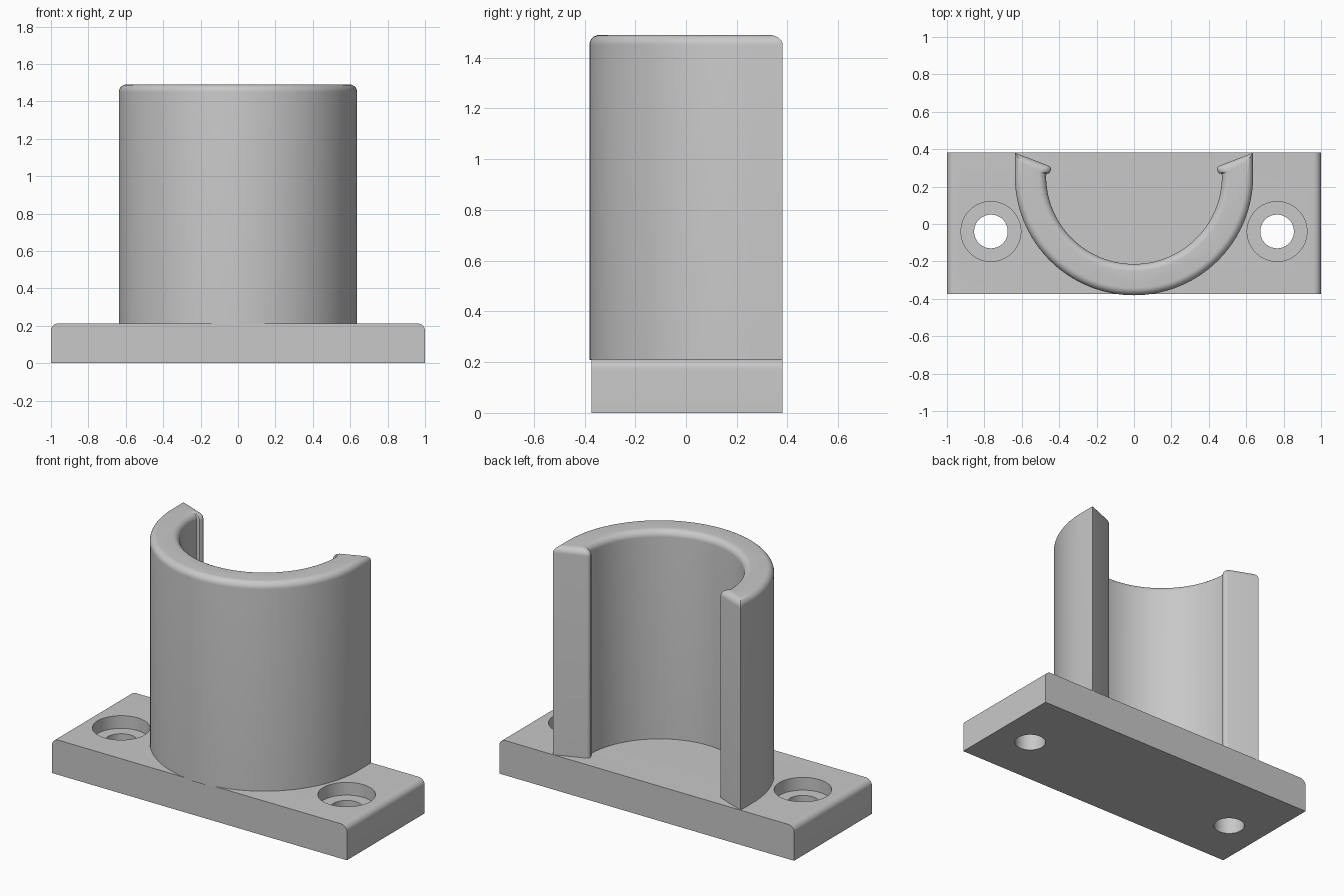
import bpy
import bmesh
from math import sin, cos, pi, radians
from mathutils import Vector

cube = bpy.data.objects.get("Cube")
if cube:
    bpy.data.objects.remove(cube, do_unlink=True)

# Main dimensions
HALF_Y = 0.381
BASE_TOP = 0.213
TOP = 1.49
R_OUT, R_IN = 0.637, 0.47
ARC_Y = R_OUT - HALF_Y
FILLET = 0.04

grey = bpy.data.materials.new("plain grey")
grey.use_nodes = True
colour = (0.58, 0.58, 0.58, 1)
grey.diffuse_color = colour
grey.node_tree.nodes["Principled BSDF"].inputs["Base Color"].default_value = colour


def make_object(name, bm):
    bmesh.ops.recalc_face_normals(bm, faces=bm.faces)
    mesh = bpy.data.meshes.new(name)
    bm.to_mesh(mesh)
    bm.free()
    mesh.materials.append(grey)
    obj = bpy.data.objects.new(name, mesh)
    bpy.context.collection.objects.link(obj)
    return obj


def activate(obj):
    bpy.ops.object.select_all(action="DESELECT")
    obj.select_set(True)
    bpy.context.view_layer.objects.active = obj


def smooth(obj):
    activate(obj)
    bpy.ops.object.shade_smooth_by_angle(angle=radians(30))


def skin(bm, rings):
    """Join closed rings of points into a capped solid."""
    loops = [[bm.verts.new(p) for p in ring] for ring in rings]
    n = len(loops[0])
    for low, high in zip(loops, loops[1:]):
        for i in range(n):
            j = (i + 1) % n
            bm.faces.new((low[i], low[j], high[j], high[i]))
    bm.faces.new(loops[0][::-1])
    bm.faces.new(loops[-1])


# Base plate: section with rounded upper ends, extruded front to back
section = [(1, 0)]
for k in range(9):
    a = k / 8 * pi / 2
    section.append((1 - FILLET + FILLET * cos(a), BASE_TOP - FILLET + FILLET * sin(a)))
section += [(-x, z) for x, z in reversed(section)]
bm = bmesh.new()
skin(bm, [[(x, y, z) for x, z in section] for y in (-0.373, HALF_Y)])
base = make_object("base_plate", bm)

# Counterbored screw holes
for side in (-1, 1):
    for radius, z0, z1 in ((0.09, -0.1, 0.4), (0.16, 0.135, 0.4)):
        bm = bmesh.new()
        ring = [(side * 0.765 + radius * cos(2 * pi * i / 64),
                 -0.04 + radius * sin(2 * pi * i / 64)) for i in range(64)]
        skin(bm, [[(x, y, z) for x, y in ring] for z in (z0, z1)])
        cutter = make_object("hole_cutter", bm)
        cutter.hide_render = True
        activate(base)
        mod = base.modifiers.new("hole", "BOOLEAN")
        mod.operation = "DIFFERENCE"
        mod.solver = "EXACT"
        mod.object = cutter
        bpy.ops.object.modifier_apply(modifier=mod.name)
        bpy.data.objects.remove(cutter, do_unlink=True)
smooth(base)


# Curved wall: outline paired with the inset outline of its flat top
def arc(radius, steps=64):
    return [Vector((radius * cos(pi * i / steps), ARC_Y - radius * sin(pi * i / steps)))
            for i in range(steps + 1)]


def mirrored(points):
    return [Vector((-p.x, p.y)) for p in reversed(points)]


tip, tip_in = Vector((R_OUT, HALF_Y)), Vector((R_OUT - FILLET, 0.325))
lip_in = Vector((R_IN + FILLET, 0.29))
# Rounded lip at the inner edge of each end
lip = [Vector((0.468, 0.268)), Vector((0.452, 0.272))]
lip += [Vector((0.465 + 0.021 * cos(a), 0.292 + 0.021 * sin(a)))
        for a in [radians(220 - 110 * k / 6) for k in range(7)]]
right_end = lip + [tip]
right_in = [lip_in + Vector((0, -0.01 + 0.001 * k)) for k in range(len(lip))] + [tip_in]
outline = right_end + arc(R_OUT) + mirrored(right_end) + arc(R_IN)[::-1]
inset = right_in + arc(R_OUT - FILLET) + mirrored(right_in) + arc(R_IN + FILLET)[::-1]

rings = [[(p.x, p.y, BASE_TOP - 0.004) for p in outline]]
for k in range(9):
    a = k / 8 * pi / 2
    z = TOP - FILLET + FILLET * sin(a)
    rings.append([(*p.lerp(q, 1 - cos(a)), z) for p, q in zip(outline, inset)])
bm = bmesh.new()
skin(bm, rings)
smooth(make_object("curved_wall", bm))
